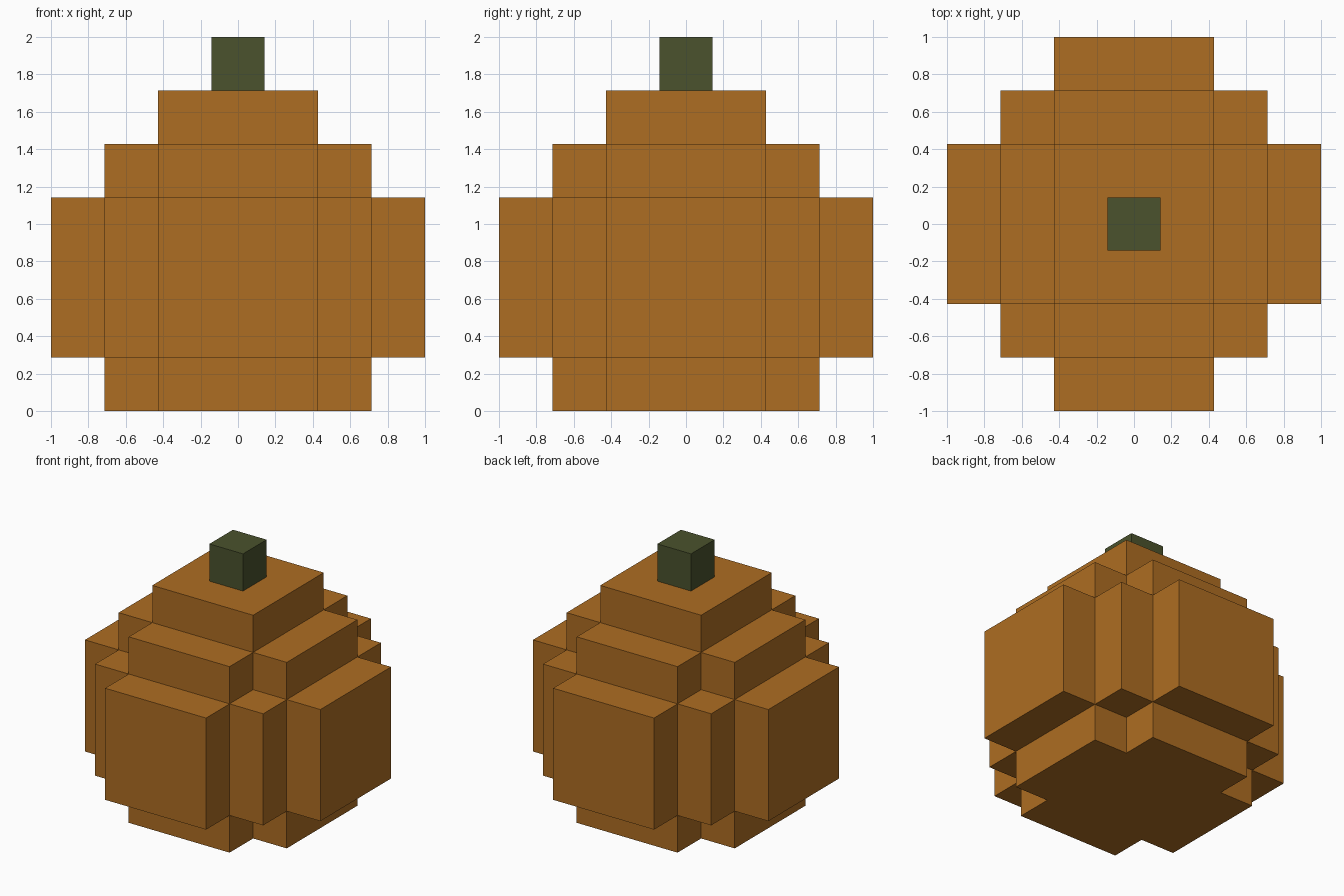
import bpy
import bmesh
from mathutils import Vector

if "Cube" in bpy.data.objects:
    bpy.data.objects.remove(bpy.data.objects["Cube"])

U = 2 / 7  # edge length of one block


def make_material(name, rgb):
    mat = bpy.data.materials.new(name)
    mat.use_nodes = True
    mat.diffuse_color = (*rgb, 1)
    mat.node_tree.nodes["Principled BSDF"].inputs["Base Color"].default_value = (*rgb, 1)
    return mat


def block_object(name, cells, mat):
    """Outer skin of a set of blocks, with flat regions merged."""
    bm = bmesh.new()
    for cell in cells:
        centre = Vector(cell) + Vector((0, 0, 0.5))
        for axis in range(3):
            for sign in (-1, 1):
                n = Vector((0, 0, 0))
                n[axis] = sign
                if tuple(int(a + b) for a, b in zip(cell, n)) in cells:
                    continue
                a = Vector((0, 0, 0))
                a[(axis + 1) % 3] = 0.5
                b = n.cross(a)
                mid = centre + n / 2
                corners = (mid - a - b, mid + a - b, mid + a + b, mid - a + b)
                bm.faces.new([bm.verts.new(c * U) for c in corners])
    bmesh.ops.remove_doubles(bm, verts=bm.verts, dist=0.001)
    bmesh.ops.dissolve_limit(bm, angle_limit=0.01, verts=bm.verts, edges=bm.edges)
    mesh = bpy.data.meshes.new(name)
    bm.to_mesh(mesh)
    bm.free()
    mesh.materials.append(mat)
    obj = bpy.data.objects.new(name, mesh)
    bpy.context.collection.objects.link(obj)
    return obj


# Body layers: reach in x of each row, by the row's distance from the middle
small = (1, 1)
cross = (2, 2, 1)
wide = (3, 3, 2, 1)
layers = (cross, wide, wide, wide, cross, small)

body = {
    (x, y, z)
    for z, reach in enumerate(layers)
    for y in range(1 - len(reach), len(reach))
    for x in range(-reach[abs(y)], reach[abs(y)] + 1)
}

orange = make_material("pumpkin orange", (0.423, 0.153, 0.016))
green = make_material("stem green", (0.069, 0.084, 0.026))

block_object("pumpkin_body", body, orange)
block_object("stem", {(0, 0, len(layers))}, green)
